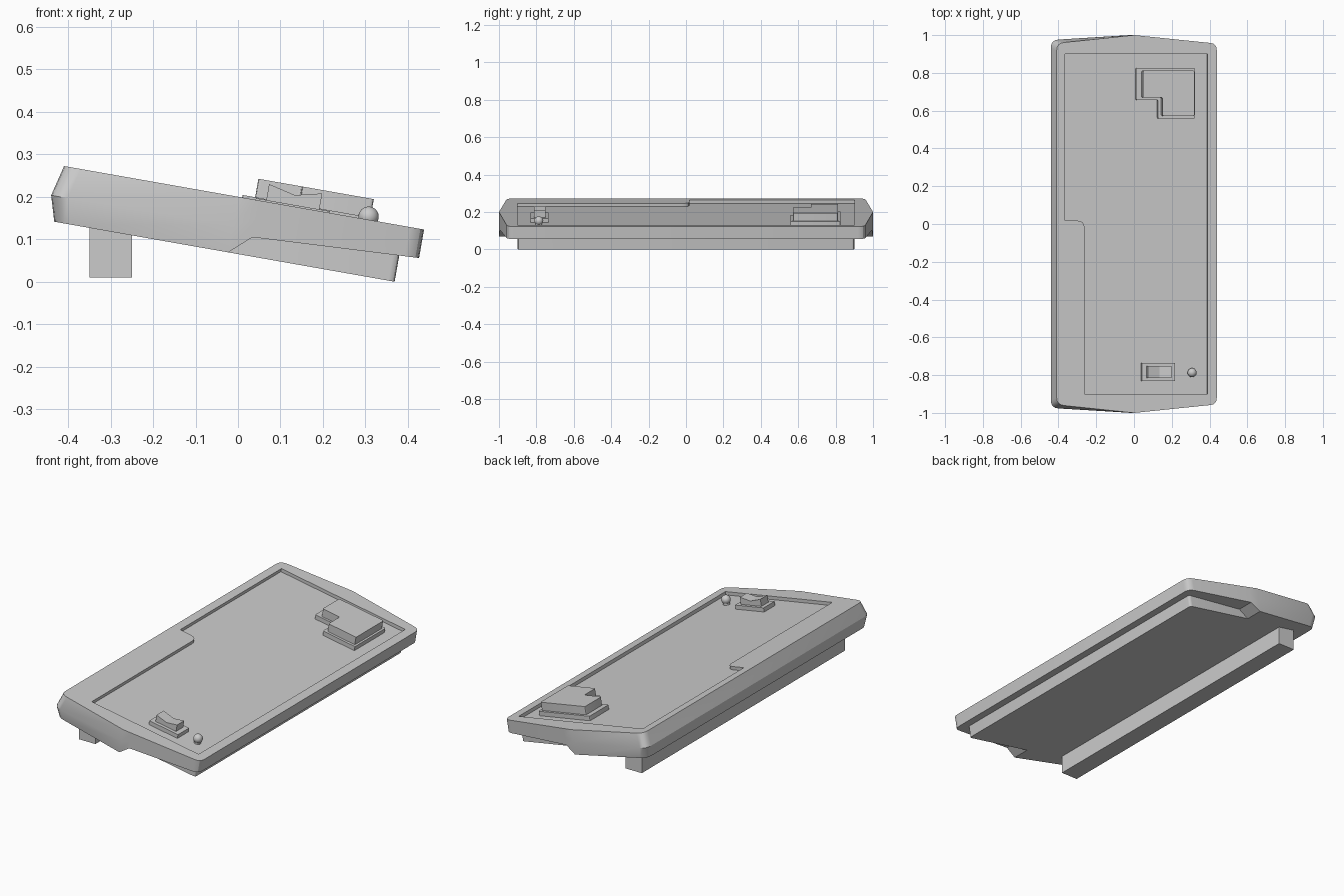
import bpy, bmesh, math
from mathutils import Vector

if "Cube" in bpy.data.objects:
    bpy.data.objects.remove(bpy.data.objects["Cube"])

TILT = math.radians(10)
LIFT = 0.2002


def finish(name, bm, tilted=True):
    """Turn a bmesh into an object; tilted parts live in the console's sloped frame."""
    bmesh.ops.remove_doubles(bm, verts=bm.verts, dist=1e-5)
    bmesh.ops.recalc_face_normals(bm, faces=bm.faces)
    me = bpy.data.meshes.new(name)
    bm.to_mesh(me)
    bm.free()
    ob = bpy.data.objects.new(name, me)
    bpy.context.collection.objects.link(ob)
    if tilted:
        ob.rotation_euler = (0, TILT, 0)
        ob.location = (0, 0, LIFT)
    return ob


def smooth(ob, angle=25):
    bpy.ops.object.select_all(action='DESELECT')
    ob.select_set(True)
    bpy.context.view_layer.objects.active = ob
    bpy.ops.object.shade_smooth_by_angle(angle=math.radians(angle))


def corner(a, b, c, r, n=5):
    """Points of a rounded corner at b, between neighbours a and c."""
    a, b, c = Vector(a), Vector(b), Vector(c)
    p, q = b + (a - b).normalized() * r, b + (c - b).normalized() * r
    return [p * (1 - t) ** 2 + b * 2 * t * (1 - t) + q * t * t
            for t in (i / (n - 1) for i in range(n))]


def rounded(pts, r):
    out = []
    for i, p in enumerate(pts):
        out += corner(pts[i - 1], p, pts[(i + 1) % len(pts)], r)
    return out


def prism(name, pts, lo, hi, axis='Z', tilted=True):
    """Extrude a 2D outline along Z (x,y outline) or Y (x,z outline)."""
    bm = bmesh.new()
    place = (lambda p, h: (p[0], p[1], h)) if axis == 'Z' else (lambda p, h: (p[0], h, p[1]))
    a = [bm.verts.new(place(p, lo)) for p in pts]
    b = [bm.verts.new(place(p, hi)) for p in pts]
    bm.faces.new(a)
    bm.faces.new(b)
    for i in range(len(pts)):
        j = (i + 1) % len(pts)
        bm.faces.new((a[i], a[j], b[j], b[i]))
    return finish(name, bm, tilted)


def rect(x0, x1, y0, y1):
    return [(x0, y0), (x1, y0), (x1, y1), (x0, y1)]


# --- body: stacked rings, each given as its +y half and mirrored ---
def lip(u):
    return -0.0905 + 0.0506 * u


def ring(left, right, p, q, wl, wr, rr=0.035):
    half = [(v.x, v.y, wl) for v in corner((left[0], 0), left, (0, 1), 0.04)]
    half += [p, q]
    half += [(v.x, v.y, wr(v.x)) for v in corner(q[:2], right, (right[0], 0), rr)]
    return half + [(x, -y, z) for x, y, z in reversed(half)]


L, M, R, B = (-0.416, 0.957), (-0.434, 0.974), (0.445, 0.955), (0.398, 0.9)
BOT = -0.133
rings = [
    ring(L, R, (0, 1, 0), (0.05, 0.995, 0), 0, lambda u: 0),
    ring(M, R, (0, 1, -0.068), (0.05, 0.995, -0.045), -0.073, lambda u: -0.035),
    ring(L, R, (0, 1, BOT), (0.05, 0.995, lip(0.05)), BOT, lip),
    ring(L, B, (0, 0.9, BOT), (0.05, 0.9, lip(0.05)), BOT, lip, 0.015),
    ring(L, B, (0, 0.9, BOT), (0.05, 0.9, BOT), BOT, lambda u: BOT, 0.015),
]
bm = bmesh.new()
loops = [[bm.verts.new(p) for p in r] for r in rings]
for lo, hi in zip(loops, loops[1:]):
    for i in range(len(lo)):
        j = (i + 1) % len(lo)
        bm.faces.new((lo[i], lo[j], hi[j], hi[i]))
bm.faces.new(loops[0])
bm.faces.new(loops[-1])
body = finish("console_body", bm)

# Recessed top panel with a stepped left edge
FLOOR = -0.018
outline = [(-0.371, 0.9), (-0.371, 0.018)]
outline += [tuple(v) for v in corner((-0.371, 0.018), (-0.266, 0.018), (-0.266, -0.9), 0.04)]
outline += [(-0.266, -0.9), (0.396, -0.9), (0.396, 0.9)]
cutter = prism("panel_cutter", outline, FLOOR, 0.05)
cutter.hide_render = True
mod = body.modifiers.new("panel_recess", 'BOOLEAN')
mod.object = cutter
mod.operation = 'DIFFERENCE'
mod.solver = 'EXACT'
bpy.context.view_layer.objects.active = body
bpy.ops.object.modifier_apply(modifier=mod.name)
bpy.data.objects.remove(cutter)
smooth(body)


# L-shaped button on its plinth
def ell(x0, x1, y0, y1, xn, yn):
    return rounded([(x0, yn), (xn, yn), (xn, y0), (x1, y0), (x1, y1), (x0, y1)], 0.008)


for name, pts, lo, hi in (
        ("button_plinth", ell(0.010, 0.327, 0.558, 0.826, 0.128, 0.657), FLOOR - 0.004, 0.006),
        ("l_button", ell(0.040, 0.316, 0.572, 0.812, 0.145, 0.669), 0, 0.05)):
    smooth(prism(name, pts, lo, hi))

# Rocker switch with a V-shaped top
prism("switch_frame", rect(0.042, 0.219, -0.832, -0.736), FLOOR - 0.004, 0.004)
prism("rocker_switch", [(0.067, 0), (0.194, 0), (0.194, 0.042), (0.131, 0.027), (0.067, 0.042)],
      -0.814, -0.752, 'Y')

# Indicator lamp: ball on a short stem
bm = bmesh.new()
bmesh.ops.create_uvsphere(bm, u_segments=24, v_segments=14, radius=0.024)
bmesh.ops.translate(bm, verts=bm.verts, vec=(0.311, -0.787, 0.007))
smooth(finish("lamp_ball", bm), 40)
bm = bmesh.new()
bmesh.ops.create_cone(bm, cap_ends=True, segments=24, radius1=0.018, radius2=0.018, depth=0.03)
bmesh.ops.translate(bm, verts=bm.verts, vec=(0.311, -0.787, -0.007))
smooth(finish("lamp_stem", bm), 40)

# Upright support rail, its top meeting the sloped underside
def underside(x):
    return LIFT + BOT / math.cos(TILT) - x * math.tan(TILT) + 0.002


prism("support_rail", [(-0.35, 0.01), (-0.25, 0.01), (-0.25, underside(-0.25)), (-0.35, underside(-0.35))],
      -0.885, 0.885, 'Y', tilted=False)
